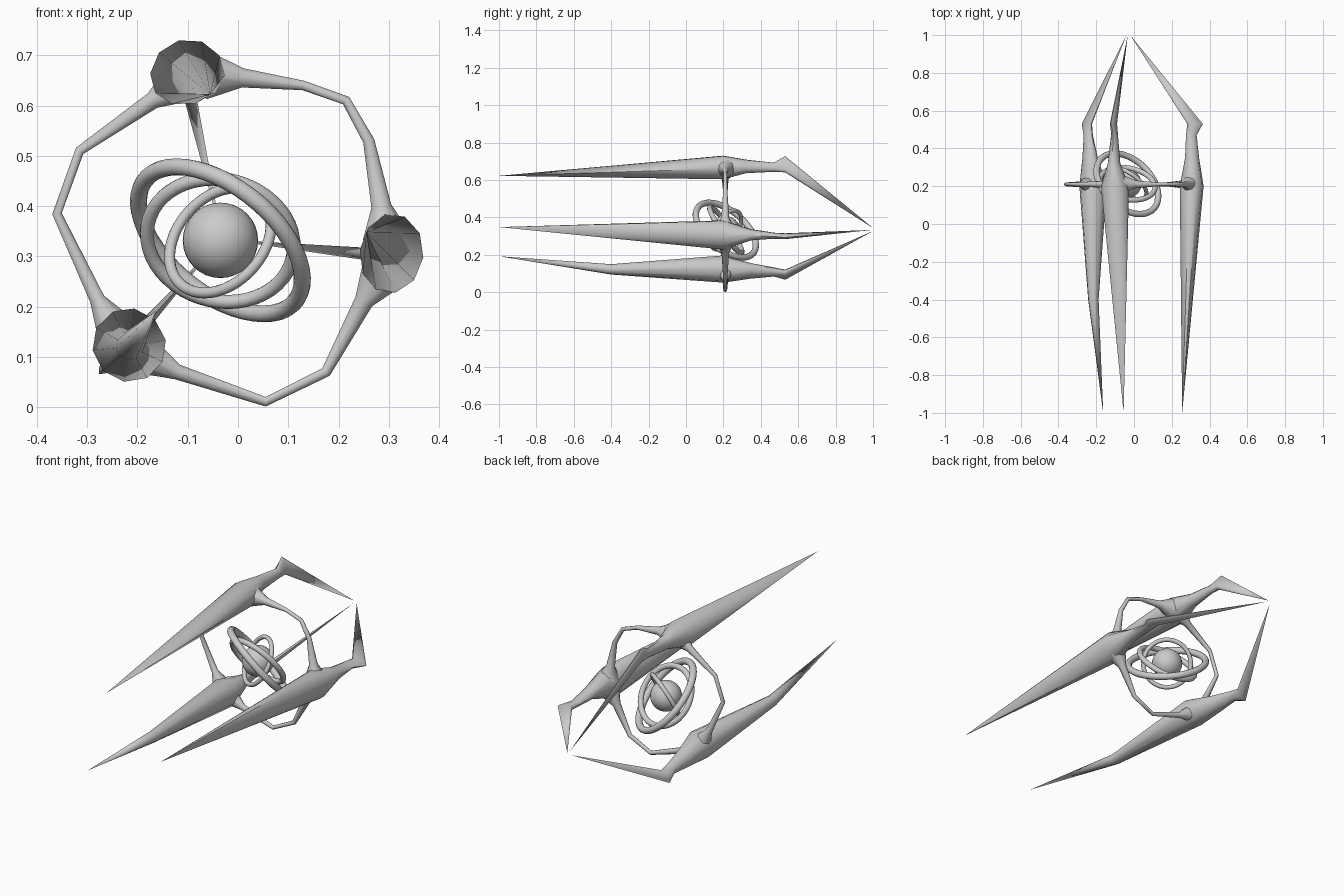
import bpy, bmesh, math
from mathutils import Vector

cube = bpy.data.objects.get("Cube")
if cube:
    bpy.data.objects.remove(cube, do_unlink=True)

grey = bpy.data.materials.new("plain grey")
grey.use_nodes = True
colour = (0.6, 0.6, 0.6, 1)
grey.diffuse_color = colour
grey.node_tree.nodes["Principled BSDF"].inputs["Base Color"].default_value = colour


def finish(obj, angle):
    obj.data.materials.clear()
    obj.data.materials.append(grey)
    bpy.ops.object.select_all(action="DESELECT")
    obj.select_set(True)
    bpy.context.view_layer.objects.active = obj
    bpy.ops.object.shade_smooth_by_angle(angle=math.radians(angle))


def loft(name, loops, angle):
    """Skin equal-length loops of points; a one-point loop makes a tip."""
    bm = bmesh.new()
    rows = [[bm.verts.new(p) for p in loop] for loop in loops]
    n = max(len(row) for row in rows)
    for a, b in zip(rows, rows[1:]):
        for i in range(n):
            j = (i + 1) % n
            corners = [a[i % len(a)], a[j % len(a)], b[j % len(b)], b[i % len(b)]]
            bm.faces.new(list(dict.fromkeys(corners)))
    for row in (rows[0], rows[-1]):
        if len(row) > 2:
            bm.faces.new(row)
    bmesh.ops.recalc_face_normals(bm, faces=bm.faces)
    mesh = bpy.data.meshes.new(name)
    bm.to_mesh(mesh)
    bm.free()
    obj = bpy.data.objects.new(name, mesh)
    bpy.context.collection.objects.link(obj)
    finish(obj, angle)


def prong(name, outward, front_tip, back_tip, sections):
    """Long spike; sections are (y, x, z, outer reach, inner reach, half width)."""
    out = Vector((outward[0], 0, outward[1])).normalized()
    side = Vector((-out.z, 0, out.x))
    loops = [[Vector(front_tip)]]
    for y, x, z, outer, inner, half in sections:
        loop = []
        for k in range(10):
            t = math.tau * k / 10
            c = math.cos(t)
            loop.append(Vector((x, y, z)) + out * c * (outer if c > 0 else inner)
                        + side * math.sin(t) * half)
        loops.append(loop)
    loops.append([Vector(back_tip)])
    loft(name, loops, 40)


# Three long prongs that meet at the back
prong("top_prong", (-0.25, 0.97), (-0.055, -1, 0.622), (-0.033, 1, 0.343), [
    (0.2, -0.1, 0.66, 0.072, 0.058, 0.075),
    (0.32, -0.105, 0.665, 0.045, 0.03, 0.033),
    (0.47, -0.103, 0.665, 0.028, 0.022, 0.018),
    (0.53, -0.105, 0.66, 0.07, 0.02, 0.015)])
prong("left_prong", (0.99, -0.12), (0.255, -1, 0.348), (-0.02, 1, 0.333), [
    (0.2, 0.302, 0.306, 0.067, 0.06, 0.08),
    (0.35, 0.305, 0.307, 0.04, 0.035, 0.03),
    (0.47, 0.3, 0.302, 0.032, 0.025, 0.016),
    (0.53, 0.302, 0.3, 0.063, 0.02, 0.015)])
prong("right_prong", (-0.7, -0.7), (-0.163, -1, 0.192), (-0.04, 1, 0.327), [
    (-0.4, -0.215, 0.122, 0.028, 0.028, 0.028),
    (0.2, -0.215, 0.125, 0.075, 0.07, 0.075),
    (0.35, -0.23, 0.116, 0.05, 0.042, 0.035),
    (0.47, -0.242, 0.108, 0.028, 0.028, 0.02),
    (0.53, -0.24, 0.103, 0.052, 0.02, 0.015)])


def arc(name, points):
    """Tube in the ring plane; points are (x, z, radius)."""
    spots = [Vector((x, 0.21, z)) for x, z, r in points]
    depth = Vector((0, 1, 0))
    loops = []
    for i, p in enumerate(spots):
        along = (spots[min(i + 1, len(spots) - 1)] - spots[max(i - 1, 0)]).normalized()
        across = along.cross(depth)
        r = points[i][2]
        loops.append([p + depth * r * math.cos(math.tau * k / 10)
                      + across * r * math.sin(math.tau * k / 10) for k in range(10)])
    loft(name, loops, 60)


# Ring arcs joining the prongs, flared at both ends
arc("upper_left_arc", [
    (0.295, 0.34, 0.05), (0.285, 0.4, 0.021), (0.26, 0.53, 0.012), (0.215, 0.61, 0.01),
    (0.13, 0.64, 0.01), (0.01, 0.655, 0.02), (-0.06, 0.66, 0.05)])
arc("upper_right_arc", [
    (-0.12, 0.642, 0.042), (-0.17, 0.61, 0.018), (-0.315, 0.51, 0.01),
    (-0.36, 0.385, 0.01), (-0.28, 0.215, 0.016), (-0.24, 0.15, 0.045)])
arc("lower_arc", [
    (-0.19, 0.105, 0.042), (-0.12, 0.07, 0.016), (0.055, 0.011, 0.01),
    (0.175, 0.07, 0.011), (0.25, 0.21, 0.02), (0.29, 0.27, 0.05)])

# Core ball and the tilted hoops around it
centre = Vector((-0.035, 0.213, 0.332))
bpy.ops.mesh.primitive_uv_sphere_add(segments=32, ring_count=16, radius=0.075, location=centre)
bpy.context.object.name = "core_ball"
finish(bpy.context.object, 60)

for name, normal, radius, tube in (
        ("outer_hoop", (0.53, 0.55, 0.65), 0.192, 0.017),
        ("middle_hoop", (0.15, 0.8, 0.55), 0.148, 0.014),
        ("inner_hoop", (0.5, 0.7, -0.45), 0.118, 0.011)):
    bpy.ops.mesh.primitive_torus_add(
        location=centre, rotation=Vector(normal).to_track_quat("Z", "Y").to_euler(),
        major_radius=radius, minor_radius=tube, major_segments=48, minor_segments=12)
    bpy.context.object.name = name
    finish(bpy.context.object, 60)
